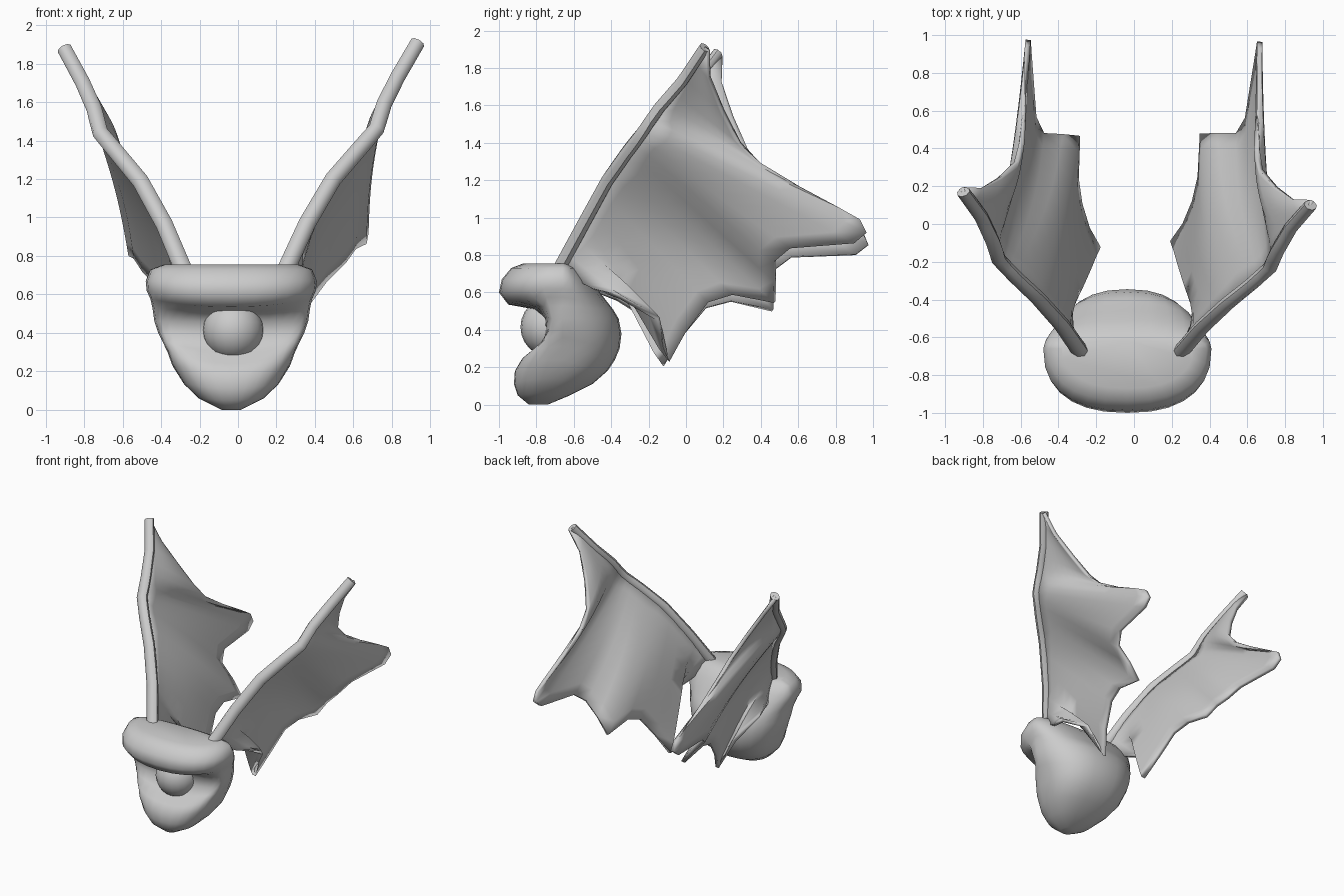
import bpy, bmesh, math
from mathutils import Vector

if "Cube" in bpy.data.objects:
    bpy.data.objects.remove(bpy.data.objects["Cube"])


def make_object(name, bm, angle=50):
    bmesh.ops.recalc_face_normals(bm, faces=bm.faces[:])
    mesh = bpy.data.meshes.new(name)
    bm.to_mesh(mesh)
    bm.free()
    ob = bpy.data.objects.new(name, mesh)
    bpy.context.collection.objects.link(ob)
    bpy.ops.object.select_all(action='DESELECT')
    ob.select_set(True)
    bpy.context.view_layer.objects.active = ob
    bpy.ops.object.shade_smooth_by_angle(angle=math.radians(angle))
    return ob


def loft(name, rings, closed=True, cap=True, angle=50):
    bm = bmesh.new()
    rows = [[bm.verts.new(p) for p in r] for r in rings]
    n = len(rows[0])
    for a, b in zip(rows, rows[1:]):
        for i in range(n if closed else n - 1):
            j = (i + 1) % n
            bm.faces.new((a[i], a[j], b[j], b[i]))
    if cap:
        bm.faces.new(rows[0])
        bm.faces.new(rows[-1])
    bmesh.ops.remove_doubles(bm, verts=bm.verts[:], dist=0.001)
    return make_object(name, bm, angle)


# Body: horizontal rings (z, half width, front y, back y, lip lift, front squareness);
# the inset rings form the eye socket
BODY = [(0.0, .05, -.84, -.74, 0, .9), (.05, .17, -.90, -.62, .01, .9),
        (.11, .25, -.92, -.50, .03, .85), (.18, .31, -.915, -.42, .06, .8),
        (.24, .335, -.88, -.38, .07, .7), (.30, .36, -.79, -.355, .06, .4),
        (.38, .38, -.75, -.345, .02, .35), (.46, .40, -.755, -.36, 0, .35),
        (.51, .41, -.81, -.39, .02, .5), (.535, .42, -.95, -.41, .04, .8),
        (.60, .44, -1.0, -.46, .02, .8), (.67, .445, -.985, -.51, 0, .8),
        (.73, .42, -.935, -.57, 0, .85), (.755, .35, -.87, -.62, 0, .9)]


def body_ring(z, w, yf, yb, lift, square, n=28):
    pts = []
    mid = -.66 if .15 < z else (yf + yb) / 2
    for i in range(n):
        a = 2 * math.pi * i / n
        c, s = math.cos(a), math.sin(a)
        x = math.copysign(abs(c) ** .85, c)
        if s > 0:
            y = mid + s ** .95 * (yb - mid)
            up = lift * x * x * (1 - s)
        else:
            y = mid - abs(s) ** square * (mid - yf)
            up = lift * x * x
        pts.append((x * w - .035, y, z + up))
    return pts


loft("body", [body_ring(*b) for b in BODY])

# Eye
bm = bmesh.new()
bmesh.ops.create_uvsphere(bm, u_segments=20, v_segments=12, radius=.16)
bmesh.ops.translate(bm, verts=bm.verts[:], vec=(-.025, -.725, .415))
make_object("eye", bm)

# Wing: leading spar path, and trailing edge points (spar parameter, x, y, z)
SPAR = [Vector(p) for p in ((.245, -.68, .72), (.36, -.545, .97), (.495, -.42, 1.2),
                            (.625, -.315, 1.35), (.72, -.23, 1.46), (.76, -.14, 1.59),
                            (.83, -.02, 1.73), (.935, .10, 1.91))]
EDGE = [(0.0, .335, -.50, .62), (.05, .38, -.35, .575), (.10, .32, -.15, .46),
        (.15, .205, -.09, .23), (.20, .27, 0, .39), (.25, .32, .12, .55),
        (.32, .35, .25, .59), (.39, .36, .475, .55), (.45, .45, .475, .67),
        (.50, .55, .475, .77), (.54, .60, .56, .84), (.58, .655, .90, .865),
        (.61, .665, .965, .92), (.64, .665, .93, .99), (.68, .65, .60, 1.155),
        (.74, .65, .40, 1.29), (.80, .67, .29, 1.40), (.87, .75, .20, 1.57),
        (.94, .85, .125, 1.75), (1.0, .95, .12, 1.89)]


def spar_at(t):
    f = t * (len(SPAR) - 1)
    i = min(int(f), len(SPAR) - 2)
    return SPAR[i].lerp(SPAR[i + 1], f - i)


def right(p):
    return Vector(p)


def left(p):
    # mirrored wing, swung slightly back and down
    return Vector((-p.x - .035 + .085 * (p.y + .68),
                   p.y + .06 * (p.z - .75),
                   p.z - .04 * (p.y + .68)))


def membrane_rows(place, steps=10):
    rows = []
    for t, *e in EDGE:
        a, b = spar_at(t), Vector(e)
        # sagging skin, raised along the finger bone
        sag = -.045 + .03 * math.exp(-((t - .6) / .09) ** 2)
        sag *= max(0, min((t - .1) * 5, 1, (1 - t) * 3))
        row = []
        for i in range(steps + 1):
            u = i / steps
            p = a.lerp(b, u)
            p.x += sag * math.sin(math.pi * u)
            row.append(place(p))
        rows.append(row)
    return rows


def tube_rings(place, n=8):
    pts = [spar_at(i / 14) for i in range(15)]
    rings = []
    for i, p in enumerate(pts):
        d = (pts[min(i + 1, 14)] - pts[max(i - 1, 0)]).normalized()
        side = d.cross(Vector((0, 1, 0))).normalized()
        up = side.cross(d)
        r = .046 - .008 * i / 14
        rings.append([place(p + r * (math.cos(k * math.tau / n) * side +
                                     .8 * math.sin(k * math.tau / n) * up)) for k in range(n)])
    return rings


for label, place in (("right", right), ("left", left)):
    skin = loft(label + "_wing_membrane", membrane_rows(place), closed=False, cap=False)
    mod = skin.modifiers.new("thickness", 'SOLIDIFY')
    mod.thickness = .028
    mod.offset = 0
    loft(label + "_wing_spar", tube_rings(place))
